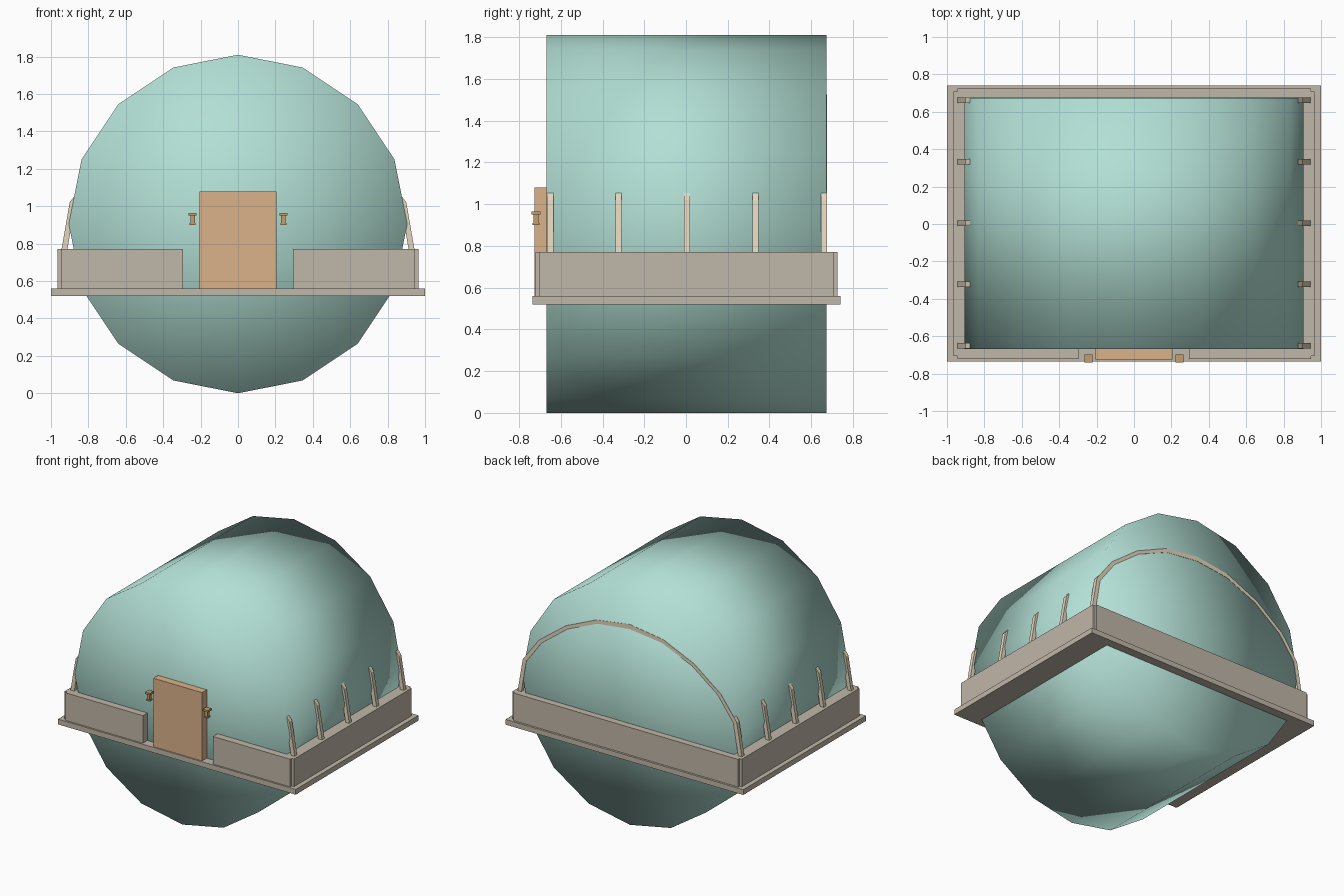
import bpy, bmesh, math
from mathutils import Matrix

cube = bpy.data.objects.get("Cube")
if cube:
    bpy.data.objects.remove(cube, do_unlink=True)


def material(name, rgb):
    # 8-bit display colour converted to linear
    col = [((c / 255 + 0.055) / 1.055) ** 2.4 for c in rgb] + [1]
    m = bpy.data.materials.new(name)
    m.use_nodes = True
    m.diffuse_color = col
    m.node_tree.nodes["Principled BSDF"].inputs["Base Color"].default_value = col
    return m


TEAL = material("pale teal", (178, 223, 212))
STONE = material("warm grey", (192, 183, 168))
CREAM = material("cream", (228, 214, 190))
WOOD = material("light wood", (218, 178, 138))
BRASS = material("dull brass", (196, 158, 108))


def finish(name, bm, mat, smooth=False):
    bmesh.ops.recalc_face_normals(bm, faces=bm.faces)
    for f in bm.faces:
        f.smooth = smooth
    mesh = bpy.data.meshes.new(name)
    bm.to_mesh(mesh)
    bm.free()
    mesh.materials.append(mat)
    obj = bpy.data.objects.new(name, mesh)
    bpy.context.collection.objects.link(obj)
    return obj


def box(name, mat, x, y, z):
    bm = bmesh.new()
    bmesh.ops.create_cube(bm, size=1)
    for v in bm.verts:
        for i, (lo, hi) in enumerate((x, y, z)):
            v.co[i] = lo if v.co[i] < 0 else hi
    return finish(name, bm, mat)


# Big drum lying along y, softly shaded over its rims
RADIUS, FRONT, BACK = 0.905, -0.668, 0.674
bm = bmesh.new()
bmesh.ops.create_cone(bm, cap_ends=True, cap_tris=True, segments=16,
                      radius1=RADIUS, radius2=RADIUS, depth=BACK - FRONT)
bmesh.ops.transform(bm, verts=bm.verts, matrix=Matrix.Translation(
    (0, (FRONT + BACK) / 2, RADIUS)) @ Matrix.Rotation(math.pi / 2, 4, 'X'))
finish("drum", bm, TEAL, smooth=True)

# Platform and low walls, with notched corners and a gap for the door
box("platform", STONE, (-1, 1), (-0.735, 0.74), (0.52, 0.56))
WALL = (0.56, 0.77)
box("back_wall", STONE, (-0.945, 0.945), (0.66, 0.725), WALL)
for s, side in ((1, "left"), (-1, "right")):
    box(side + "_wall", STONE, sorted((s * 0.88, s * 0.965)), (-0.705, 0.708), WALL)
    box(side + "_front_wall", STONE, sorted((s * 0.295, s * 0.945)), (-0.722, -0.665), WALL)

# Door
box("door", WOOD, (-0.205, 0.205), (-0.725, -0.66), (0.56, 1.08))

# Spool-shaped lamps beside the door
for s, side in ((1, "left"), (-1, "right")):
    for part, half, z in (("base", 0.016, (0.9, 0.91)), ("body", 0.012, (0.91, 0.955)),
                          ("cap", 0.021, (0.95, 0.965))):
        box(f"{side}_lamp_{part}", BRASS, (s * 0.243 - half, s * 0.243 + half),
            (-0.719 - half, -0.719 + half), z)

# Arched ribs rising from the walls
half_arch = [(0.945, 0.76), (0.9, 1.02), (0.765, 1.2), (0.54, 1.37), (0.28, 1.485)]
outer = half_arch + [(0, 1.525)] + [(-x, z) for x, z in reversed(half_arch)]
inner = [(x * 0.968, z - 0.03 * max(0, 1 - abs(x)) - 0.006) for x, z in outer]


def rib(name, y):
    bm = bmesh.new()
    rings = []
    for (ox, oz), (ix, iz) in zip(outer, inner):
        rings.append([bm.verts.new(p) for p in (
            (ox, y - 0.015, oz), (ox, y + 0.015, oz),
            (ix, y + 0.015, iz), (ix, y - 0.015, iz))])
    for a, b in zip(rings, rings[1:]):
        for i in range(4):
            j = (i + 1) % 4
            bm.faces.new((a[i], a[j], b[j], b[i]))
    bm.faces.new(rings[0])
    bm.faces.new(rings[-1])
    finish(name, bm, CREAM)


for n in range(5):
    rib(f"rib_{n + 1}", -0.651 + n * 0.328)
